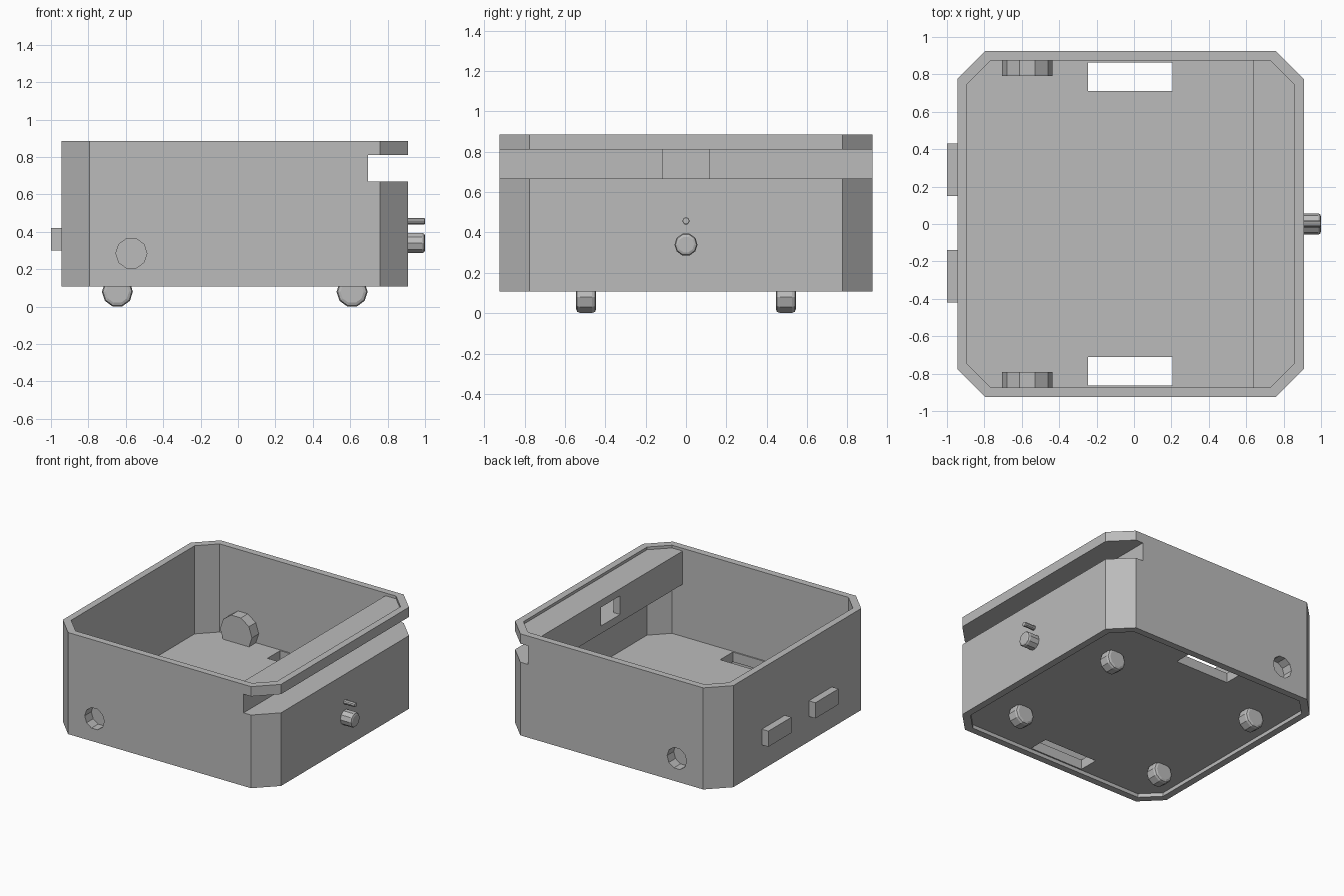
import bpy
import bmesh
from math import cos, sin, tau

if "Cube" in bpy.data.objects:
    bpy.data.objects.remove(bpy.data.objects["Cube"])

grey = bpy.data.materials.new("plain grey")
grey.use_nodes = True
COLOUR = (0.5, 0.5, 0.5, 1)
grey.diffuse_color = COLOUR
grey.node_tree.nodes["Principled BSDF"].inputs["Base Color"].default_value = COLOUR


def prism(name, points, axis, lo, hi, bevel=0):
    """Extrude a flat outline along one axis."""
    place = {"z": lambda u, v, w: (u, v, w),
             "y": lambda u, v, w: (u, w, v),
             "x": lambda u, v, w: (w, u, v)}[axis]
    bm = bmesh.new()
    ends = [[bm.verts.new(place(u, v, w)) for u, v in points] for w in (lo, hi)]
    caps = [bm.faces.new(ring) for ring in ends]
    rims = [e for f in caps for e in f.edges]
    n = len(points)
    for i in range(n):
        j = (i + 1) % n
        bm.faces.new((ends[0][i], ends[0][j], ends[1][j], ends[1][i]))
    if bevel:
        bmesh.ops.bevel(bm, geom=rims, offset=bevel, segments=2,
                        profile=0.5, affect='EDGES')
    bmesh.ops.recalc_face_normals(bm, faces=bm.faces)
    mesh = bpy.data.meshes.new(name)
    bm.to_mesh(mesh)
    bm.free()
    mesh.materials.append(grey)
    ob = bpy.data.objects.new(name, mesh)
    bpy.context.collection.objects.link(ob)
    return ob


def rect(u0, u1, v0, v1):
    return [(u0, v0), (u1, v0), (u1, v1), (u0, v1)]


def octagon(x0, x1, y, c):
    return [(x0 + c, -y), (x1 - c, -y), (x1, -y + c), (x1, y - c),
            (x1 - c, y), (x0 + c, y), (x0, y - c), (x0, -y + c)]


def decagon(u, v, r):
    return [(u + r * cos(tau * i / 10), v + r * sin(tau * i / 10)) for i in range(10)]


def combine(target, tool, operation):
    """Apply a boolean and discard the tool."""
    tool.hide_render = True
    mod = target.modifiers.new("combine", 'BOOLEAN')
    mod.operation = operation
    mod.solver = 'EXACT'
    mod.object = tool
    bpy.context.view_layer.objects.active = target
    bpy.ops.object.modifier_apply(modifier=mod.name)
    bpy.data.objects.remove(tool)


# Tub with a raised floor and a recessed underside
outer = octagon(-0.944, 0.908, 0.925, 0.15)
inner = octagon(-0.892, 0.855, 0.873, 0.125)
body = prism("body", outer, "z", 0.107, 0.886)
combine(body, prism("interior_cutter", inner, "z", 0.21, 1.0), 'DIFFERENCE')
combine(body, prism("underside_cutter", inner, "z", 0.0, 0.135), 'DIFFERENCE')

# Channel housing along the inside of the right wall
housing = [(0.64, -0.9), (0.74, -0.9), (0.88, -0.76),
           (0.88, 0.76), (0.74, 0.9), (0.64, 0.9)]
combine(body, prism("channel_housing", housing, "z", 0.61, 0.865), 'UNION')

# Side bosses with blind holes, and floor slots
for s in (-1, 1):
    lo, hi = sorted((s * 0.79, s * 0.9))
    combine(body, prism("boss", decagon(-0.57, 0.285, 0.135), "y", lo, hi), 'UNION')
    lo, hi = sorted((s * 0.845, s * 1.0))
    combine(body, prism("hole_cutter", decagon(-0.57, 0.285, 0.083), "y", lo, hi),
            'DIFFERENCE')
    lo, hi = sorted((s * 0.71, s * 0.863))
    combine(body, prism("slot_cutter", rect(-0.247, 0.207, lo, hi), "z", 0.05, 0.3),
            'DIFFERENCE')

# Open groove through the wall, with a window into the tub
combine(body, prism("groove_cutter", rect(0.695, 1.1, 0.668, 0.811), "y", -1, 1),
        'DIFFERENCE')
combine(body, prism("window_cutter", rect(-0.115, 0.115, 0.668, 0.811), "x", 0.6, 0.75),
        'DIFFERENCE')

# Feet
for x, end in ((-0.645, "left_end"), (0.61, "right_end")):
    for y, side in ((-0.495, "front"), (0.495, "back")):
        prism(f"{side}_foot_{end}", decagon(x, 0.08, 0.083), "y",
              y - 0.05, y + 0.05, bevel=0.02)

# Knob and small pin on the right wall
prism("knob", decagon(0, 0.34, 0.057), "x", 0.87, 1.0, bevel=0.016)
prism("pin", decagon(0, 0.457, 0.018), "x", 0.87, 1.0, bevel=0.006)

# Blocks on the opposite wall
for y, side in ((-0.28, "front"), (0.29, "back")):
    prism(f"{side}_block", rect(y - 0.14, y + 0.14, 0.30, 0.42), "x", -1.0, -0.93)
